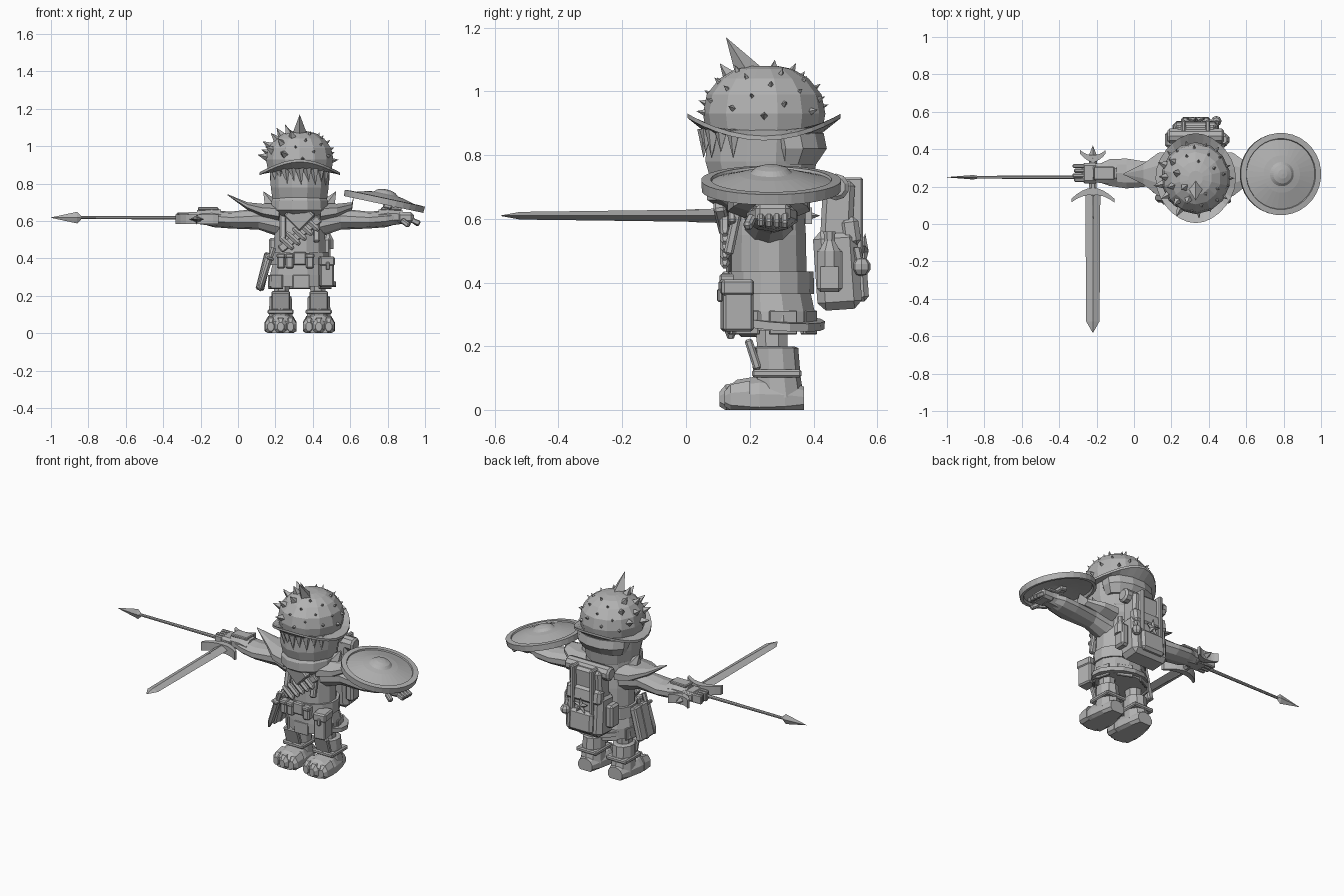
import bpy, bmesh, math
from mathutils import Vector, Euler, Matrix

cube = bpy.data.objects.get("Cube")
if cube:
    bpy.data.objects.remove(cube)

grey = bpy.data.materials.new("plain grey")
grey.use_nodes = True
grey.diffuse_color = (.45, .45, .45, 1)
grey.node_tree.nodes["Principled BSDF"].inputs["Base Color"].default_value = grey.diffuse_color

# The figure stands off-centre because of the outstretched weapons
BODY = Vector((.33, 0, 0))
SIDES = ((-1, "right"), (1, "left"))


def emit(name, bm, at=(0, 0, 0), rot=(0, 0, 0)):
    turn = Euler([math.radians(a) for a in rot]).to_matrix().to_4x4()
    bm.transform(Matrix.Translation(BODY + Vector(at)) @ turn)
    bmesh.ops.recalc_face_normals(bm, faces=bm.faces[:])
    mesh = bpy.data.meshes.new(name)
    bm.to_mesh(mesh)
    bm.free()
    mesh.materials.append(grey)
    obj = bpy.data.objects.new(name, mesh)
    bpy.context.collection.objects.link(obj)
    return obj


def skin(name, rings, loop=False, at=(0, 0, 0), rot=(0, 0, 0)):
    """Join rings of points with quads, capping the ends unless looped."""
    bm = bmesh.new()
    rows = [[bm.verts.new(p) for p in ring] for ring in rings]
    n = len(rows[0])
    pairs = list(zip(rows, rows[1:])) + ([(rows[-1], rows[0])] if loop else [])
    for a, b in pairs:
        for i in range(n):
            j = (i + 1) % n
            bm.faces.new((a[i], a[j], b[j], b[i]))
    if not loop:
        bm.faces.new(rows[0])
        bm.faces.new(rows[-1])
    return emit(name, bm, at, rot)


def loft(name, axis, rows, n=10, floor=None, phase=.5, **place):
    """Elliptical sections; each row is (along, u, v, radius_u, radius_v)."""
    rings = []
    for t, u, v, ru, rv in rows:
        ring = []
        for i in range(n):
            a = math.tau * (i + phase) / n
            p, q = u + ru * math.cos(a), v + rv * math.sin(a)
            point = {"x": (t, p, q), "y": (p, t, q), "z": (p, q, t)}[axis]
            if floor is not None:
                point = (point[0], point[1], max(floor, point[2]))
            ring.append(point)
        rings.append(ring)
    return skin(name, rings, **place)


def box(name, at, size, rot=(0, 0, 0), bevel=.008):
    bm = bmesh.new()
    bmesh.ops.create_cube(bm, size=1)
    bmesh.ops.scale(bm, vec=size, verts=bm.verts[:])
    bmesh.ops.bevel(bm, geom=bm.edges[:], offset=min(bevel, min(size) / 4),
                    segments=1, affect='EDGES')
    return emit(name, bm, at, rot)


def spike(name, base, tip, radius, n=4):
    base, tip = Vector(base), Vector(tip)
    way = tip - base
    bm = bmesh.new()
    bmesh.ops.create_cone(bm, cap_ends=True, segments=n, radius1=radius, radius2=0, depth=way.length)
    bm.transform(way.to_track_quat('Z', 'Y').to_matrix().to_4x4())
    return emit(name, bm, (base + tip) / 2)


def ball(name, at, radius, n=8):
    bm = bmesh.new()
    bmesh.ops.create_uvsphere(bm, u_segments=n, v_segments=n // 2 + 1, radius=radius)
    return emit(name, bm, at)


def dome(z, r, y=.245):
    return (z, 0, y, r * .96, r)


# Head, scarf and helmet
loft("head", "z", [(.66, 0, .24, .12, .13), (.71, 0, .24, .15, .165), (.78, 0, .235, .16, .18),
                   (.88, 0, .24, .165, .18)], 12)
loft("scarf", "z", [(.62, 0, .25, .13, .13), (.66, 0, .23, .16, .17), (.71, 0, .23, .155, .17),
                    (.74, 0, .23, .13, .15)], 12)
loft("nape_guard", "z", [(.77, 0, .33, .14, .08), (.82, 0, .34, .165, .105), (.87, 0, .33, .165, .105)], 12)
loft("helmet_dome", "z", [dome(.86, .18), dome(.93, .192), dome(.99, .18), dome(1.04, .14),
                          dome(1.07, .09), dome(1.08, .04)], 14)
brim = []
for i in range(28):
    a = math.tau * i / 28
    c, s = math.cos(a), math.sin(a)
    x, y, z = .215 * c * (1 - .12 * s * s), .245 + .24 * s, .86 + .07 * s * s
    brim.append([(.17 * c, .245 + .17 * s, .88), (x, y, z), (x, y, z - .014),
                 (.17 * c, .245 + .17 * s, .86)])
skin("helmet_brim", brim, loop=True)
spike("helmet_horn", (0, .2, 1.05), (0, .125, 1.17), .045)
middle = Vector((0, .245, .9))
for i in range(34):
    up = .12 + .8 * (i + .5) / 34
    a = i * 2.4
    flat = math.sqrt(1 - up * up)
    way = Vector((flat * math.cos(a), flat * math.sin(a), up))
    big = way.x < -.15 and way.y < .45
    spot = middle + Vector((way.x * .175, way.y * .182, way.z * .178))
    spike("helmet_spike", spot, spot + way * (.06 if big else .035), .026 if big else .014)
for i in range(9):
    a = math.radians(-150 + 15 * i)
    x, y = math.cos(a), math.sin(a)
    spike("hair_tuft", (.155 * x, .24 + .18 * y, .88), (.15 * x + .01, .24 + .185 * y, .79 + .02 * (i % 2)), .025, 5)

# Torso, belt and skirt
loft("tunic", "z", [(.34, 0, .26, .15, .13), (.44, 0, .26, .143, .122), (.55, 0, .26, .14, .12),
                    (.62, 0, .26, .13, .115), (.67, 0, .26, .1, .1)], 12)
loft("skirt", "z", [(.25, 0, .27, .172, .135), (.31, 0, .27, .165, .138), (.37, 0, .265, .15, .13)], 12)
loft("belt", "z", [(.365, 0, .265, .16, .137), (.435, 0, .265, .157, .135)], 14)
loft("low_belt", "z", [(.285, 0, .275, .175, .14), (.31, 0, .275, .173, .14)], 14, rot=(-4, 5, 0))
box("belt_buckle", (0, .125, .4), (.07, .025, .07))
box("bib_point", (0, .115, .63), (.12, .04, .12), (10, 45, 0))
for x in (-.1, -.055, .055):
    box("belt_pouch", (x, .135, .385), (.042, .05, .08))
    box("belt_pouch_flap", (x, .13, .415), (.046, .05, .025))
box("large_pouch", (.14, .16, .325), (.075, .095, .155), (0, 0, 8))
box("large_pouch_flap", (.142, .158, .385), (.082, .103, .05), (0, 0, 8))
box("large_pouch_clasp", (.15, .106, .36), (.02, .015, .04), (0, 0, 8))
box("bandolier", (0, .145, .53), (.27, .025, .045), (0, -38, 0))
for i in range(5):
    k = i - 2
    loft("bandolier_vial", "z", [(-.045, 0, 0, .009, .009), (-.03, 0, 0, .016, .016), (.035, 0, 0, .016, .016),
         (.05, 0, 0, .008, .008)], 6, at=(k * .034, .122, .53 + k * .025), rot=(0, -48, 0))
for i in range(7):
    a = math.tau * (i + .3) / 7
    box("skirt_flap", (.16 * math.cos(a), .27 + .13 * math.sin(a), .275), (.012, .09, .075),
        (0, 0, math.degrees(a)))

# Hip book and dagger
box("hip_book", (-.19, .23, .33), (.04, .13, .2), (0, 14, 0))
box("hip_book_strap", (-.19, .23, .33), (.046, .03, .206), (0, 14, 0))
loft("dagger_sheath", "z", [(-.11, 0, 0, .006, .01), (-.07, 0, 0, .014, .025), (.07, 0, 0, .016, .028)],
     6, at=(-.18, .14, .33), rot=(0, 18, 0))
box("dagger_guard", (-.158, .14, .4), (.04, .07, .015), (0, 18, 0))
loft("dagger_grip", "z", [(0, 0, 0, .012, .012), (.06, 0, 0, .015, .015)], 6, at=(-.157, .14, .4), rot=(0, 18, 0))

for s, side in SIDES:
    # Legs and boots
    d = .102 * s
    loft(side + "_leg", "z", [(.15, d, .27, .042, .05), (.3, d * .9, .27, .045, .055)], 8)
    loft(side + "_boot_shaft", "z", [(.04, d, .29, .072, .08), (.1, d, .285, .066, .075),
                                    (.195, d, .28, .062, .072), (.2, d, .28, .05, .06)], 10)
    loft(side + "_foot", "y", [(.125, d, .03, .06, .04), (.16, d, .03, .084, .068), (.23, d, .03, .084, .08),
                              (.31, d, .03, .07, .07), (.37, d, .03, .05, .045)], 12, floor=0)
    for k in (-1, 0, 1):
        x = d + k * .053
        loft(side + "_toe", "y", [(.105 + .015 * abs(k), x, .035, .018, .025), (.125 + .015 * abs(k), x, .035, .033, .05),
                                 (.2, x, .035, .035, .062)], 8, floor=0)
    box(side + "_shin_guard", (d, .21, .175), (.1, .025, .1), (18, 0, 0))
    box(side + "_ankle_strap", (d, .285, .115), (.14, .155, .025))
    # Arms, sleeves and gloves
    loft(side + "_arm", "x", [(s * .06, .26, .58, .085, .08), (s * .13, .26, .595, .075, .072),
                             (s * .22, .265, .61, .064, .056), (s * .37, .27, .605, .084, .045),
                             (s * .46, .275, .612, .075, .045), (s * .52, .272, .62, .05, .036)], 10)
    loft(side + "_bracer", "x", [(s * .42, .272, .615, .068, .05), (s * .47, .272, .622, .062, .052),
                                (s * .55, .272, .622, .052, .04)], 8)
    box(side + "_bracer_plate", (s * .49, .272, .665), (.11, .07, .018))
    box(side + "_palm", (s * .565, .272, .617), (.09, .11, .06), bevel=.015)
    # Pointed shoulder guards and collar
    reach = .385 if s < 0 else .29
    loft(side + "_shoulder_guard", "x", [(s * .11, .26, .645, .14, .055), (s * .2, .265, .655, .125, .04),
                                        (s * .28, .267, .68, .06, .022), (s * reach, .267, .74, .004, .003)], 8)
    spike(side + "_collar_point", (s * .13, .26, .64), (s * .195, .26, .76), .07, 5)
    # Backpack straps and side gear
    box(side + "_pack_strap", (s * .09, .15, .57), (.035, .03, .17), (-12, 0, 0))
    box(side + "_pack_pocket", (s * .14, .45, .44), (.05, .08, .14), bevel=.012)
    box(side + "_pack_buckle_strap", (s * .065, .51, .59), (.025, .09, .28))

# Closed fist on the sword, open fingers beyond the shield
for i in range(4):
    box("right_finger", (-.585 - .008 * (i % 2), .235 + i * .025, .617), (.13, .022, .055))
    box("left_finger", (.61, .235 + i * .025, .6), (.07, .021, .028), (0, 22 + 4 * i, 0))
box("left_thumb", (.565, .2, .59), (.055, .028, .028), (0, 35, -20))

# Backpack, bedroll and hanging gear
box("pack_body", (0, .475, .44), (.25, .14, .25), (4, 0, 0), .025)
box("pack_upper", (0, .475, .62), (.22, .1, .2), (-3, 0, 0), .015)
box("pack_flap", (0, .515, .56), (.235, .06, .09), (8, 0, 0), .015)
box("pack_front_pocket", (0, .54, .405), (.16, .06, .13), (4, 0, 0), .015)
loft("bedroll", "x", [(-.15, .47, .7, .03, .03), (-.14, .47, .7, .042, .042), (.14, .47, .7, .042, .042),
                      (.15, .47, .7, .03, .03)], 10)
for i in range(5):
    a = math.tau * i / 5 + math.pi / 2
    spike("pack_star_point", (0, .555, .5), (.055 * math.cos(a), .562, .5 + .055 * math.sin(a)), .018)
ball("flask_body", (.11, .55, .45), .03)
loft("flask_neck", "z", [(.46, .11, .545, .014, .014), (.51, .11, .535, .014, .014)], 6)
loft("pack_bottle", "z", [(.45, .15, .45, .032, .036), (.5, .15, .45, .032, .036), (.53, .15, .45, .016, .018),
                          (.56, .15, .45, .018, .02)], 8)

# Round shield on the left arm
profile = [(.022, .004), (.005, .12), (-.008, .195), (-.022, .2), (-.022, .218), (.012, .22), (.014, .19),
           (.006, .187), (.03, .1), (.036, .065), (.05, .05), (.058, .025), (.06, .002)]
loft("shield", "z", [(z, 0, 0, r, r) for z, r in profile], 32, at=(.453, .267, .71), rot=(0, 12, 0))
box("shield_grip", (.47, .267, .68), (.05, .16, .03), (0, 12, 0))

# Sword: diamond blade, raised fuller, two curved guards and a pointed pommel
X, Z = -.55, .61
loft("sword_blade", "y", [(.18, X, Z, .04, .021), (-.52, X, Z, .036, .012), (-.58, X, Z, .002, .001)], 4, phase=0)
loft("sword_fuller", "y", [(.18, X, Z, .022, .024), (.04, X, Z, .02, .021), (-.04, X, Z, .002, .016)], 4, phase=0)
loft("sword_grip", "y", [(.15, X, Z, .02, .02), (.37, X, Z, .024, .02)], 8)
spike("sword_pommel", (X, .35, Z), (X, .42, Z), .028)


def curved_guard(name, mid, half, bend):
    rings = []
    for i in range(9):
        t = i / 4 - 1
        x, y, w = X + half * t, mid + bend * t * t, .02 - .01 * abs(t)
        rings.append([(x, y - w, Z - .026), (x, y + w, Z - .026), (x, y + w, Z + .026), (x, y - w, Z + .026)])
    skin(name, rings)


curved_guard("sword_front_guard", .175, .115, -.05)
curved_guard("sword_back_guard", .35, .068, .035)

# Spear pointing out past the right hand
loft("spear_shaft", "x", [(-.5, .25, .618, .011, .011), (-1.21, .25, .618, .008, .008)], 8)
loft("spear_head", "x", [(-1.17, .25, .618, .008, .012), (-1.19, .25, .618, .012, .031),
                         (-1.33, .25, .618, .001, .001)], 4, phase=0)
